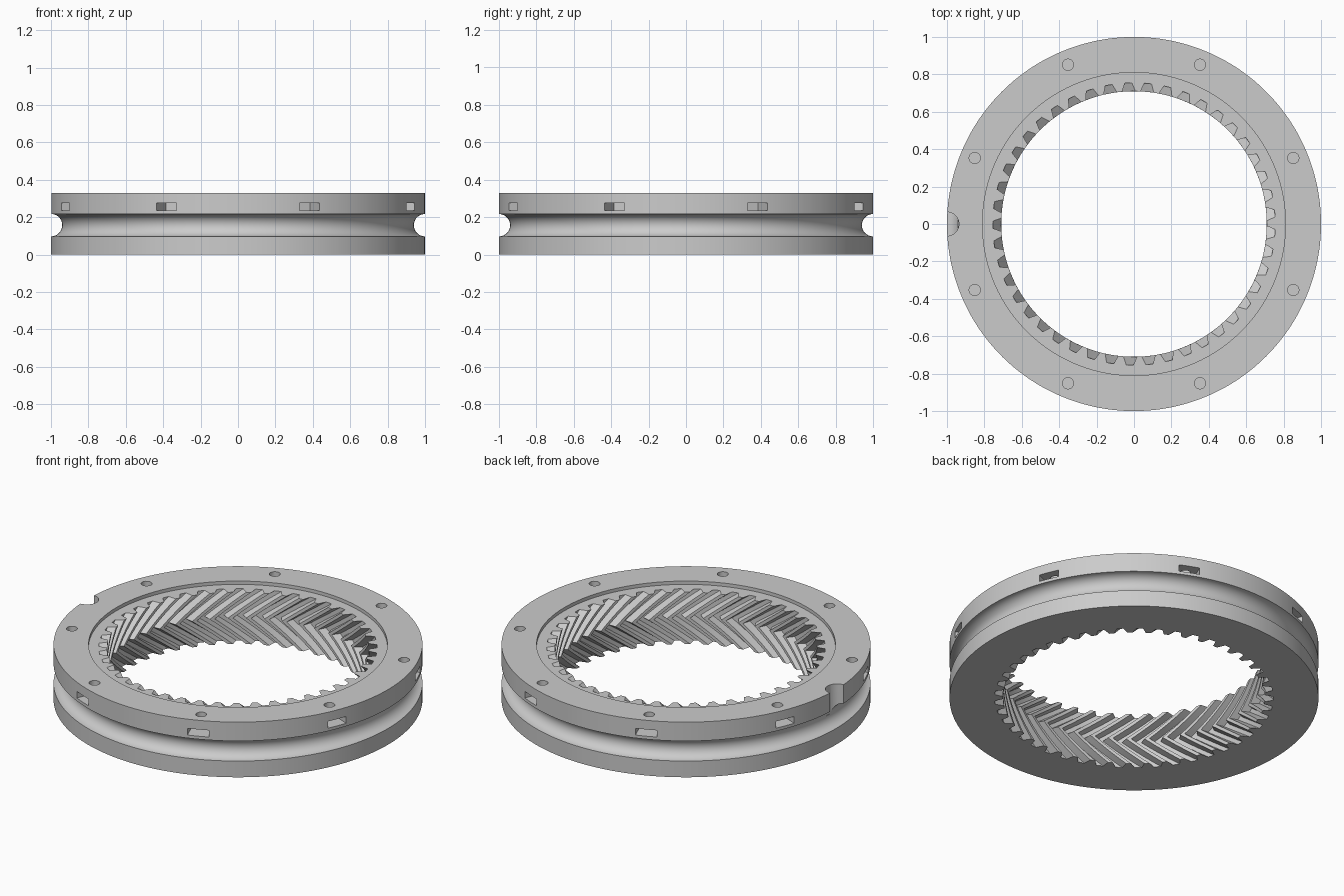
import bpy, bmesh, math
from mathutils import Matrix

cube = bpy.data.objects.get("Cube")
if cube:
    bpy.data.objects.remove(cube)

TEETH = 45
HEIGHT = 0.33
GEAR_TOP = 0.31
TIP, ROOT = 0.71, 0.755
TWIST = 0.28
GROOVE_Z, GROOVE_R = 0.157, 0.06
PITCH = 2 * math.pi / TEETH
PHASE = math.pi / 2 + 0.04

grey = bpy.data.materials.new("plain grey")
grey.use_nodes = True
colour = (0.6, 0.6, 0.6, 1)
grey.diffuse_color = colour
grey.node_tree.nodes["Principled BSDF"].inputs["Base Color"].default_value = colour


def make_object(name, bm):
    bmesh.ops.recalc_face_normals(bm, faces=bm.faces)
    mesh = bpy.data.meshes.new(name)
    bm.to_mesh(mesh)
    bm.free()
    mesh.materials.append(grey)
    obj = bpy.data.objects.new(name, mesh)
    bpy.context.collection.objects.link(obj)
    return obj


# One gap and one tooth: (fraction of pitch, radius)
mid = (TIP + ROOT) / 2
tooth = [(-0.36, TIP), (-0.27, mid), (-0.18, ROOT), (0, ROOT),
         (0.18, ROOT), (0.27, mid), (0.36, TIP), (0.5, TIP)]
columns = [(PHASE + (k + f) * PITCH, r) for k in range(TEETH) for f, r in tooth]

bm = bmesh.new()
rings = []


def add_ring(z, radius=None, twist=0):
    rings.append([bm.verts.new(((radius or r) * math.cos(a + twist),
                                (radius or r) * math.sin(a + twist), z))
                  for a, r in columns])


# Outer wall from the bottom up, with the round belt groove
add_ring(0, 1)
steps = 14
for i in range(steps + 1):
    a = math.pi * i / steps
    add_ring(GROOVE_Z - GROOVE_R * math.cos(a), 1 - GROOVE_R * math.sin(a))
# Top face and its shallow recess
add_ring(HEIGHT, 1)
add_ring(HEIGHT, 0.81)
add_ring(GEAR_TOP, 0.81)
# Herringbone teeth from the top down
steps = 16
for i in range(steps + 1):
    t = 1 - i / steps
    add_ring(GEAR_TOP * t, twist=TWIST * (1 - abs(2 * t - 1)))

n = len(columns)
for lower, upper in zip(rings, rings[1:] + rings[:1]):
    for j in range(n):
        k = (j + 1) % n
        bm.faces.new((lower[j], lower[k], upper[k], upper[j]))
ring = make_object("herringbone_ring_gear", bm)

# Cutters: bolt holes, nut slots and the rim notch
holes, slots, notch = bmesh.new(), bmesh.new(), bmesh.new()
for k in range(8):
    turn = Matrix.Rotation(math.radians(22.5 + 45 * k), 4, "Z")
    bmesh.ops.create_cone(holes, cap_ends=True, segments=16, radius1=0.03,
                          radius2=0.03, depth=0.15,
                          matrix=turn @ Matrix.Translation((0.922, 0, 0.32)))
    bmesh.ops.create_cube(slots, size=1,
                          matrix=turn @ Matrix.Translation((0.98, 0, 0.255))
                          @ Matrix.Diagonal((0.24, 0.118, 0.04, 1)))
bmesh.ops.create_cone(notch, cap_ends=True, segments=32, radius1=0.064,
                      radius2=0.064, depth=0.24,
                      matrix=Matrix.Translation((-1, 0, GROOVE_Z + 0.12)))

bpy.context.view_layer.objects.active = ring
for name, data in (("bolt_hole_cutter", holes), ("nut_slot_cutter", slots),
                   ("rim_notch_cutter", notch)):
    cutter = make_object(name, data)
    cutter.hide_render = True
    mod = ring.modifiers.new(name, "BOOLEAN")
    mod.operation = "DIFFERENCE"
    mod.solver = "EXACT"
    mod.object = cutter
    bpy.ops.object.modifier_apply(modifier=name)
    bpy.data.objects.remove(cutter)

# Smooth the round walls, keep the edges crisp
bpy.ops.object.select_all(action="DESELECT")
ring.select_set(True)
bpy.ops.object.shade_smooth_by_angle(angle=math.radians(25))
